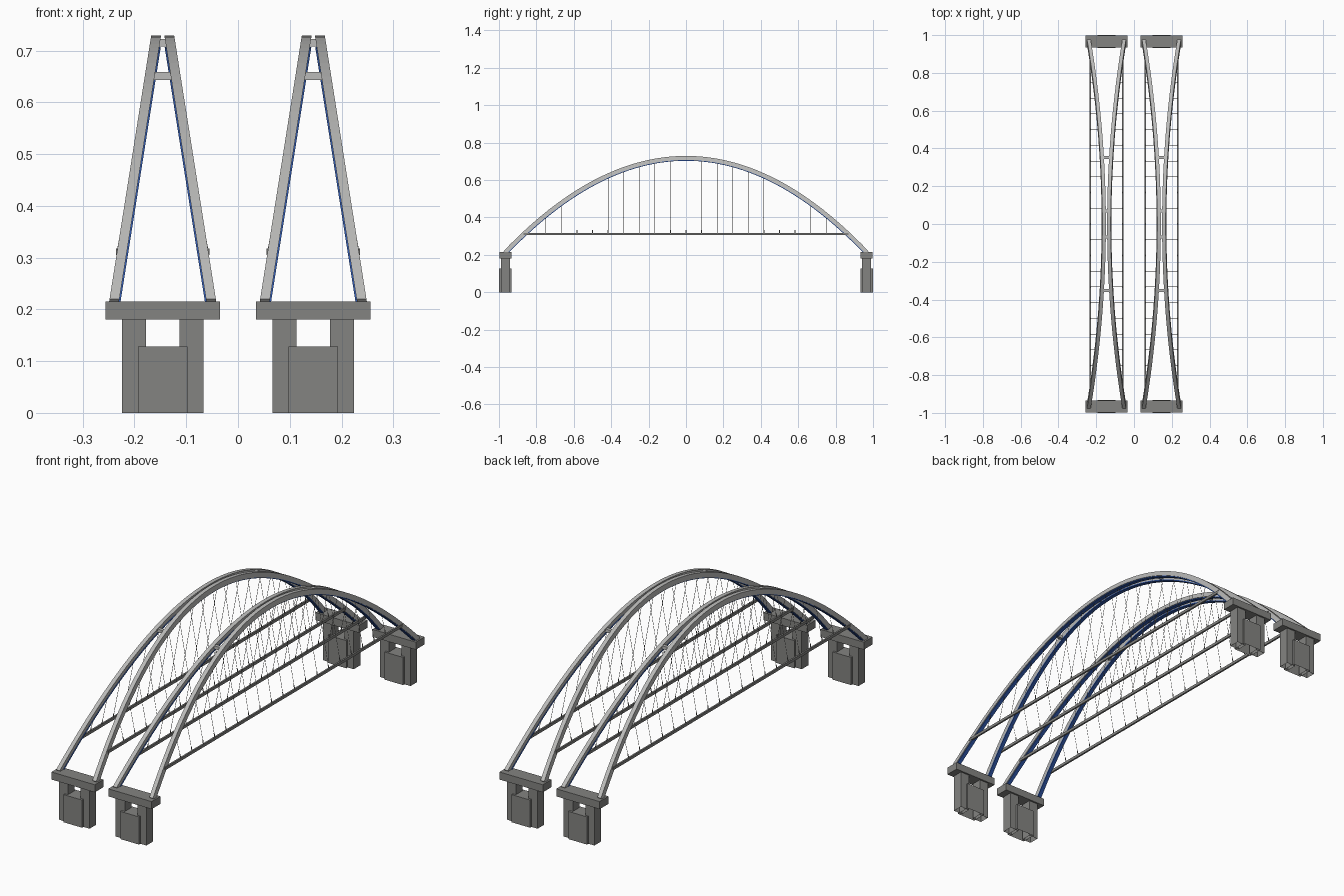
import bpy, bmesh
from math import sqrt
from mathutils import Vector

cube = bpy.data.objects.get("Cube")
if cube:
    bpy.data.objects.remove(cube, do_unlink=True)


def make_material(name, color):
    m = bpy.data.materials.new(name)
    m.use_nodes = True
    m.diffuse_color = (*color, 1)
    m.node_tree.nodes["Principled BSDF"].inputs["Base Color"].default_value = (*color, 1)
    return m


CONCRETE = make_material("dark grey concrete", (0.23, 0.23, 0.22))
STEEL = make_material("light grey steel", (0.5, 0.5, 0.49))
BLUE = make_material("blue strip", (0.03, 0.1, 0.42))

SPAN_X = 0.1455      # centre of each bridge half
PIER_Y = 0.966
CROWN, CURVE, END_Y = 0.718, 0.54, 0.968
TIE_OFFSET, TIE_Z, TIE_END = 0.0865, 0.312, 0.87


def arch_z(y):
    return CROWN - CURVE * y * y


def lean(z):
    """Sideways distance of the leaning arch from the middle of its half."""
    return 0.0145 + (CROWN - z) * 0.158


def finish(bm, name, material):
    bmesh.ops.recalc_face_normals(bm, faces=bm.faces)
    me = bpy.data.meshes.new(name)
    bm.to_mesh(me)
    bm.free()
    me.materials.append(material)
    ob = bpy.data.objects.new(name, me)
    bpy.context.collection.objects.link(ob)
    return ob


def add_box(bm, lo, hi, open_bottom=False):
    lo, hi = Vector(lo), Vector(hi)
    verts = bmesh.ops.create_cube(bm, size=1)["verts"]
    for v in verts:
        v.co = (lo + hi) / 2 + v.co * (hi - lo)
    if open_bottom:
        faces = {f for v in verts for f in v.link_faces}
        low = [f for f in faces if all(abs(v.co.z - lo.z) < 1e-5 for v in f.verts)]
        bmesh.ops.delete(bm, geom=low, context="FACES_ONLY")


def add_rod(bm, a, b, radius, sides=4):
    a, b = Vector(a), Vector(b)
    verts = bmesh.ops.create_cone(bm, cap_ends=True, segments=sides, radius1=radius,
                                  radius2=radius, depth=(b - a).length)["verts"]
    turn = (b - a).to_track_quat("Z", "Y")
    for v in verts:
        v.co = turn @ v.co + (a + b) / 2


def add_arch(bm, cx, side, inner, outer, low, high, steps=56):
    """Sweep a rectangular section along the leaning parabola."""
    previous = first = None
    for i in range(steps + 1):
        y = END_Y * (2 * i / steps - 1)
        slope = 2 * CURVE * y
        length = sqrt(1 + slope * slope)
        ring = []
        for dx, dn in ((inner, low), (outer, low), (outer, high), (inner, high)):
            py = y + dn * slope / length
            pz = arch_z(y) + dn / length
            ring.append(bm.verts.new((cx + side * (lean(pz) + dx), py, pz)))
        if previous:
            for k in range(4):
                n = (k + 1) % 4
                bm.faces.new((previous[k], previous[n], ring[n], ring[k]))
        else:
            first = ring
        previous = ring
    bm.faces.new(first)
    bm.faces.new(previous)


for half, cx in (("right", -SPAN_X), ("left", SPAN_X)):
    # Piers: a cap on two hollow legs with a block between them
    for end, s in (("front", -1), ("back", 1)):
        cy = s * PIER_Y
        bm = bmesh.new()
        add_box(bm, (cx - 0.111, cy - 0.032, 0.18), (cx + 0.111, cy + 0.032, 0.215))
        finish(bm, f"{half}_{end}_pier_cap", CONCRETE)
        bm = bmesh.new()
        for a, b in ((-0.0785, -0.032), (0.032, 0.0785)):
            add_box(bm, (cx + a, cy - 0.024, 0), (cx + b, cy + 0.024, 0.18), True)
        finish(bm, f"{half}_{end}_pier_legs", CONCRETE)
        bm = bmesh.new()
        add_box(bm, (cx - 0.0475, cy - 0.034, 0), (cx + 0.0475, cy + 0.034, 0.128), True)
        finish(bm, f"{half}_{end}_pier_block", CONCRETE)

    for label, side in (("right", -1), ("left", 1)):
        # Leaning arch rib with a blue strip below it
        bm = bmesh.new()
        add_arch(bm, cx, side, -0.0095, 0.0095, -0.011, 0.011)
        rib = finish(bm, f"{half}_{label}_arch_rib", STEEL)
        bm = bmesh.new()
        add_arch(bm, cx, side, -0.0125, 0.006, -0.015, -0.0105)
        finish(bm, f"{half}_{label}_arch_strip", BLUE)

        # Straight tie beam
        tx = cx + side * TIE_OFFSET
        bm = bmesh.new()
        add_box(bm, (tx - 0.004, -TIE_END, TIE_Z - 0.007), (tx + 0.004, TIE_END, TIE_Z + 0.006))
        finish(bm, f"{half}_{label}_tie_beam", CONCRETE)

        # Hangers with a short socket at the tie
        bm = bmesh.new()
        for k in range(-9, 10):
            y = k * 0.0833
            bottom = Vector((tx, y, TIE_Z))
            top = Vector((cx + side * lean(arch_z(y)), y, arch_z(y) - 0.008))
            add_rod(bm, bottom, top, 0.001)
            up = (top - bottom).normalized()
            add_rod(bm, bottom, bottom + up * 0.022, 0.0022, 6)
        finish(bm, f"{half}_{label}_hangers", CONCRETE)

    # Cross braces between the two ribs
    bm = bmesh.new()
    for y in (-0.352, -0.07, 0.07, 0.352):
        z = arch_z(y)
        w = lean(z)
        add_box(bm, (cx - w, y - 0.008, z - 0.0075), (cx + w, y + 0.008, z + 0.0075))
    finish(bm, f"{half}_cross_braces", STEEL)
